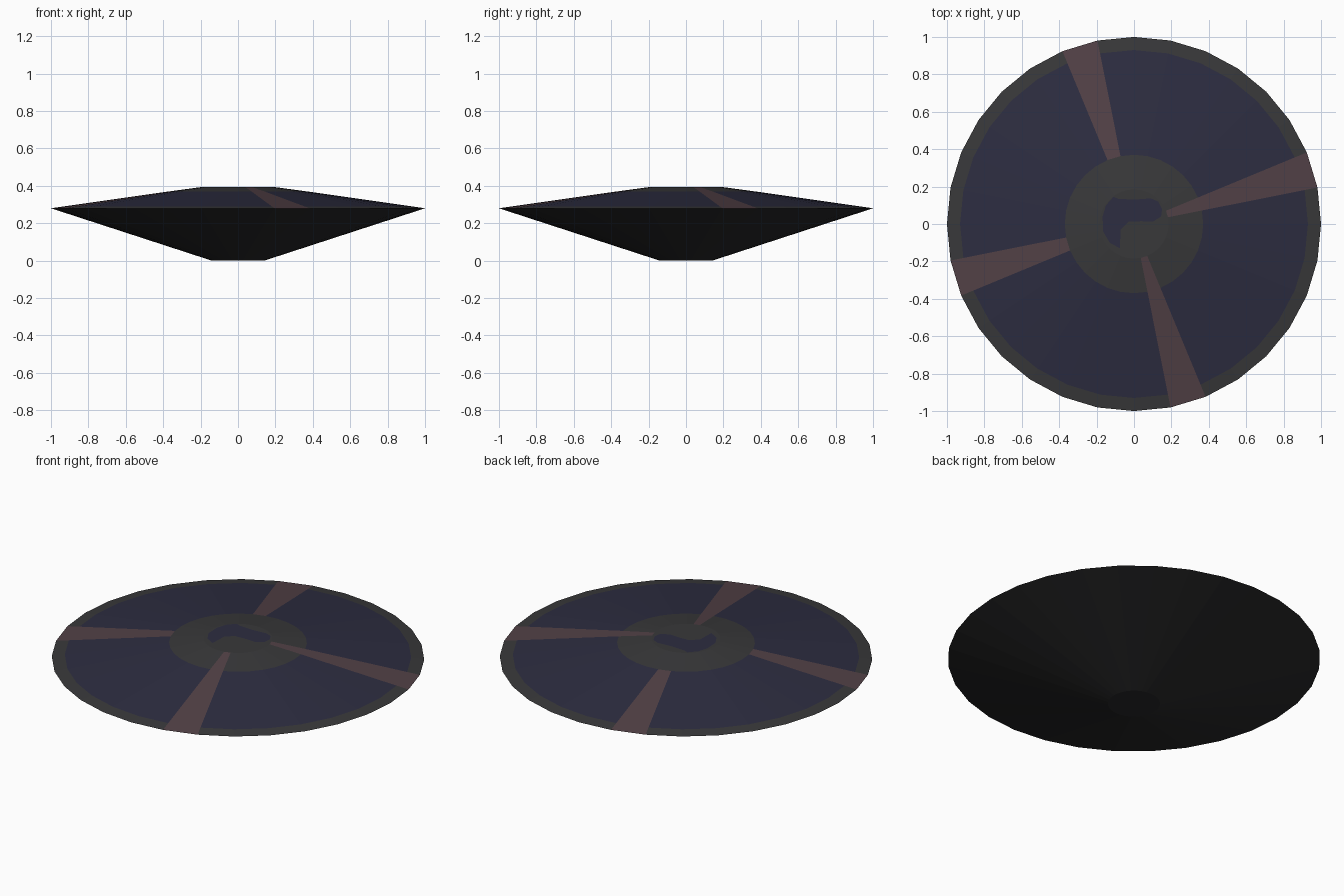
import bpy, bmesh, math

if "Cube" in bpy.data.objects:
    bpy.data.objects.remove(bpy.data.objects["Cube"])

SIDES = 32

def material(name, rgb):
    m = bpy.data.materials.new(name)
    m.diffuse_color = (*rgb, 1)
    m.use_nodes = True
    m.node_tree.nodes["Principled BSDF"].inputs["Base Color"].default_value = m.diffuse_color
    return m

charcoal = material("charcoal", (0.040, 0.040, 0.042))
navy = material("dark navy", (0.026, 0.026, 0.052))
mauve = material("dusty mauve", (0.085, 0.053, 0.062))
black = material("underside black", (0.022, 0.022, 0.023))

def finish(bm, name, mats):
    me = bpy.data.meshes.new(name)
    bm.to_mesh(me)
    bm.free()
    for m in mats:
        me.materials.append(m)
    ob = bpy.data.objects.new(name, me)
    bpy.context.collection.objects.link(ob)
    return ob

# Dish body: revolved profile (radius, height, material of the band above)
profile = [(0.14, 0.0, 3), (1.0, 0.28, 0), (0.93, 0.29, 1),
           (0.37, 0.37, 0), (0.185, 0.395, 0)]
bm = bmesh.new()
rings = []
for r, z, _ in profile:
    rings.append([bm.verts.new((r * math.cos(2 * math.pi * i / SIDES),
                                r * math.sin(2 * math.pi * i / SIDES), z))
                  for i in range(SIDES)])
for k in range(len(rings) - 1):
    for i in range(SIDES):
        j = (i + 1) % SIDES
        f = bm.faces.new((rings[k][i], rings[k][j], rings[k + 1][j], rings[k + 1][i]))
        f.material_index = profile[k][2]
        # Four radial stripes; the right and front ones run on across the hub
        if k >= 1 and i % 8 == 1 and (k < 3 or i in (1, 25)):
            f.material_index = 2
bm.faces.new(rings[0][::-1]).material_index = 3
bm.faces.new(rings[-1]).material_index = 0
finish(bm, "dish_body", [charcoal, navy, mauve, black])

# Thin curved inlay on the flat hub
outline = [(-0.075, -0.13), (-0.13, -0.10), (-0.165, -0.04), (-0.168, 0.04),
           (-0.15, 0.10), (-0.11, 0.145), (-0.085, 0.135), (0.0, 0.13), (0.09, 0.137),
           (0.13, 0.12), (0.15, 0.08), (0.145, 0.04), (0.10, 0.012), (0.04, 0.015),
           (-0.03, 0.012), (-0.072, -0.03)]
bm = bmesh.new()
bm.faces.new([bm.verts.new((x, y, 0.397)) for x, y in reversed(outline)])
bmesh.ops.recalc_face_normals(bm, faces=bm.faces)
for f in bm.faces:
    if f.normal.z < 0:
        f.normal_flip()
finish(bm, "hub_inlay", [navy])
